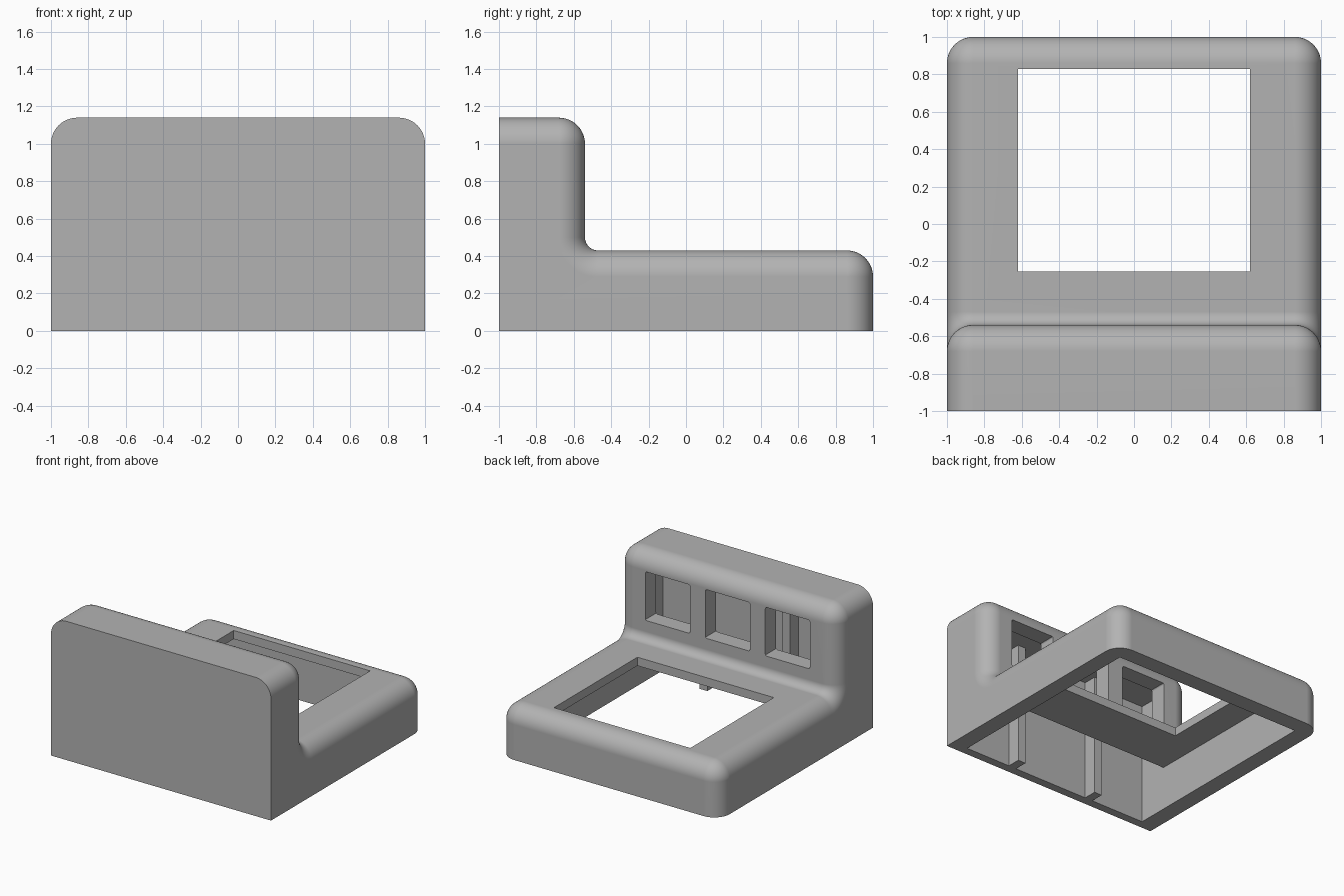
import bpy, bmesh, math

cube = bpy.data.objects.get("Cube")
if cube:
    bpy.data.objects.remove(cube, do_unlink=True)

TOP, DECK, STEP = 1.14, 0.43, -0.54   # heights of tower and base, rear of tower
R, FILLET = 0.14, 0.07                # outer rounding, inner corner radius
SIDE, THIN = 0.14, 0.07               # wall thicknesses

grey = bpy.data.materials.new("plain grey")
grey.use_nodes = True
grey.diffuse_color = (0.45, 0.45, 0.45, 1)
grey.node_tree.nodes["Principled BSDF"].inputs["Base Color"].default_value = grey.diffuse_color


def make_object(name, bm):
    bmesh.ops.recalc_face_normals(bm, faces=bm.faces)
    mesh = bpy.data.meshes.new(name)
    bm.to_mesh(mesh)
    bm.free()
    mesh.materials.append(grey)
    obj = bpy.data.objects.new(name, mesh)
    bpy.context.collection.objects.link(obj)
    return obj


def loft(name, sections):
    """Join (x, [(y, z), ...]) sections into a closed solid along x."""
    bm = bmesh.new()
    rings = [[bm.verts.new((x, y, z)) for y, z in pts] for x, pts in sections]
    n = len(rings[0])
    for a, b in zip(rings, rings[1:]):
        for i in range(n):
            j = (i + 1) % n
            bm.faces.new((a[i], a[j], b[j], b[i]))
    bm.faces.new(rings[0])
    bm.faces.new(rings[-1])
    bmesh.ops.remove_doubles(bm, verts=bm.verts, dist=1e-5)
    bmesh.ops.dissolve_limit(bm, angle_limit=0.002, verts=bm.verts, edges=bm.edges)
    return make_object(name, bm)


def block(name, x0, x1, y0, y1, z0, z1):
    rect = [(y0, z0), (y1, z0), (y1, z1), (y0, z1)]
    return loft(name, [(x0, rect), (x1, rect)])


def arc(cy, cz, radius, start, end, steps=12):
    angles = [math.radians(start + (end - start) * i / steps) for i in range(steps + 1)]
    return [(cy + radius * math.cos(a), cz + radius * math.sin(a)) for a in angles]


def outer_section(d):
    """Stepped side profile, shrunk inward by d."""
    return ([(-1, 0), (1 - d, 0)]
            + arc(1 - R, DECK - R, R - d, 0, 90)
            + arc(STEP + FILLET, DECK + FILLET, FILLET + d, 270, 180)
            + arc(STEP - R, TOP - R, R - d, 0, 90)
            + [(-1, TOP - d)])


def cut(target, cutter):
    mod = target.modifiers.new("cut", "BOOLEAN")
    mod.operation = "DIFFERENCE"
    mod.solver = "EXACT"
    mod.object = cutter
    bpy.context.view_layer.objects.active = target
    bpy.ops.object.modifier_apply(modifier=mod.name)
    bpy.data.objects.remove(cutter, do_unlink=True)


# Rounded outer housing
turns = [math.radians(90 * i / 12) for i in range(13)]
half = [(1 - R + R * math.sin(a), outer_section(R - R * math.cos(a))) for a in turns]
housing = loft("housing", [(-x, s) for x, s in reversed(half)] + half)

# Hollow inside, open at the bottom
inside = [(-1 + THIN, -0.1), (1 - SIDE, -0.1), (1 - SIDE, DECK - THIN),
          (STEP - SIDE, DECK - THIN), (STEP - SIDE, TOP - SIDE), (-1 + THIN, TOP - SIDE)]
cut(housing, loft("cavity_cutter", [(-1 + SIDE, inside), (1 - SIDE, inside)]))

# Large opening in the base top
cut(housing, block("deck_cutter", -0.62, 0.62, -0.255, 0.83, 0.2, 0.6))

# Three windows in the tower's rear wall
for x in (-0.545, 0, 0.545):
    window = block("window_cutter", x - 0.203, x + 0.203, -0.76, -0.48, 0.59, 0.99)
    bm = bmesh.new()
    bm.from_mesh(window.data)
    along_y = [e for e in bm.edges if abs(e.verts[0].co.y - e.verts[1].co.y) > 0.1]
    bmesh.ops.bevel(bm, geom=along_y, offset=0.015, segments=3, profile=0.5, affect="EDGES")
    bm.to_mesh(window.data)
    bm.free()
    cut(housing, window)

# Smooth rounding with crisp corners
bpy.ops.object.select_all(action="DESELECT")
housing.select_set(True)
bpy.context.view_layer.objects.active = housing
bpy.ops.object.shade_smooth_by_angle(angle=math.radians(30))
weighted = housing.modifiers.new("even shading", "WEIGHTED_NORMAL")
weighted.keep_sharp = True

# Upright ribs on the inside of the front wall
for name, x in (("left_rib", 0.415), ("right_rib", -0.335)):
    block(name, x - 0.035, x + 0.035, -0.95, -0.82, 0, TOP - SIDE + 0.01)
